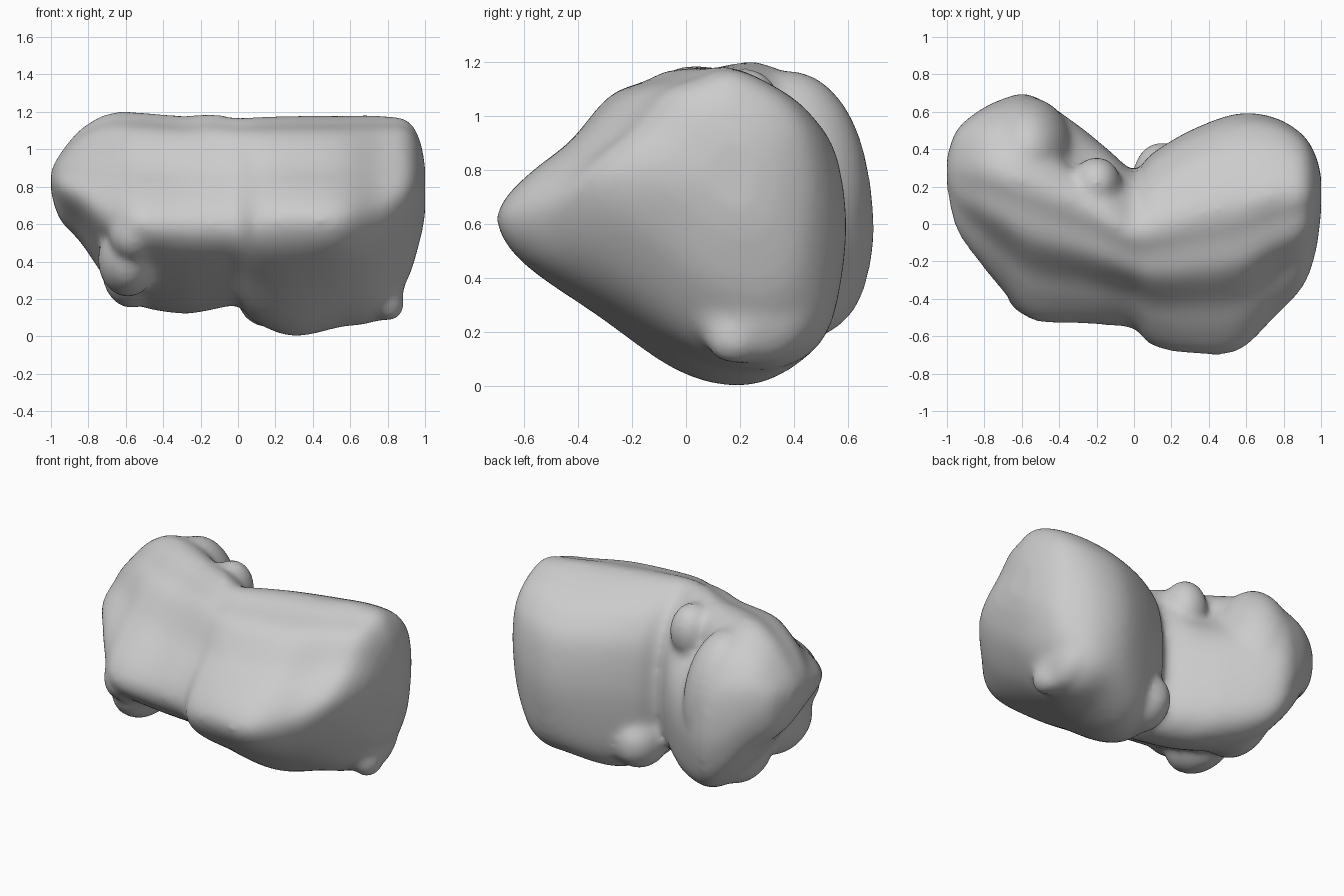
import bpy, bmesh, math
from mathutils import Vector

if "Cube" in bpy.data.objects:
    bpy.data.objects.remove(bpy.data.objects["Cube"], do_unlink=True)

# Single matte grey
grey = bpy.data.materials.new("plain_grey")
grey.use_nodes = True
colour = (0.6, 0.6, 0.6, 1)
grey.diffuse_color = colour
grey.node_tree.nodes["Principled BSDF"].inputs["Base Color"].default_value = colour

# Cross-section from the front tip over the top: fraction of depth,
# and height from the tip level (1 is the top, -1 the bottom)
PROFILE = [(0, 0), (.025, .17), (.11, .35), (.22, .53), (.35, .82), (.48, .92), (.62, 1), (.8, .84),
           (.9, .67), (.97, .43), (1, 0), (.98, -.45), (.94, -.75), (.86, -.93), (.73, -1),
           (.55, -.9), (.31, -.57), (.08, -.25)]

# Stations along the body: x, front, back, bottom, top, tip level
STATIONS = [(-1, .18, .36, .76, .89, .82), (-.95, -.03, .5, .62, .98, .8), (-.84, -.19, .6, .5, 1.11, .74),
            (-.7, -.36, .67, .3, 1.19, .63), (-.55, -.51, .69, .17, 1.2, .58),
            (-.3, -.53, .53, .12, 1.18, .57), (-.14, -.54, .4, .14, 1.19, .57),
            (0, -.56, .29, .16, 1.17, .57), (.1, -.65, .38, .07, 1.175, .58),
            (.3, -.69, .5, 0, 1.18, .6), (.55, -.68, .59, .05, 1.18, .6),
            (.75, -.5, .57, .09, 1.18, .64), (.9, -.34, .48, .29, 1.16, .74),
            (.97, -.16, .37, .5, 1.06, .78), (1, .05, .26, .64, .92, .78)]


def spline(points, steps, closed):
    """Catmull-Rom curve through the points."""
    pts = [Vector(p) for p in points]
    count = len(pts)

    def pick(i):
        return pts[i % count] if closed else pts[max(0, min(count - 1, i))]

    out = []
    for i in range(count if closed else count - 1):
        a, b, c, d = (pick(i + k) for k in (-1, 0, 1, 2))
        for s in range(steps):
            t = s / steps
            out.append(b + (c - a) * (t / 2) + (a * 2 - b * 5 + c * 4 - d) * (t * t / 2)
                       + (b * 3 - a - c * 3 + d) * (t ** 3 / 2))
    return out if closed else out + [pts[-1]]


def add_loft(bm):
    rings = []
    section = spline(PROFILE, 4, True)
    for x, front, back, low, high, tip in spline(STATIONS, 6, False):
        rings.append([bm.verts.new((x, front + u * (back - front),
                                    tip + v * (high - tip if v > 0 else tip - low)))
                      for u, v in section])
    for one, two in zip(rings, rings[1:]):
        for i in range(len(one)):
            j = (i + 1) % len(one)
            bm.faces.new((one[i], one[j], two[j], two[i]))
    bm.faces.new(rings[0])
    bm.faces.new(rings[-1])


def add_lump(bm, centre, radii):
    lump = bmesh.ops.create_uvsphere(bm, u_segments=32, v_segments=20, radius=1)["verts"]
    for v in lump:
        v.co = Vector(centre) + Vector(r * c for r, c in zip(radii, v.co))


bm = bmesh.new()
add_loft(bm)
bmesh.ops.recalc_face_normals(bm, faces=bm.faces)

# Dent between the tall right lobe and the middle
hollow = Vector((-.28, .48, .98))
for v in bm.verts:
    v.co.y -= .15 * math.exp(-((v.co - hollow).length / .19) ** 2)

# Lumps that swell out of the body
for centre, radii in [
    ((-.57, .38, .7), (.25, .3, .47)),     # right lobe
    ((-.57, .25, .36), (.16, .25, .21)),   # right foot
    ((-.59, -.1, .41), (.16, .27, .2)),    # right lower bulge
    ((-.56, -.33, .55), (.13, .16, .15)),  # right front corner
    ((-.2, .22, 1.01), (.13, .14, .17)),   # bump in the hollow
    ((.15, .24, .23), (.16, .2, .18)),     # lower middle bump
    ((.77, .25, .3), (.12, .24, .22)),     # left foot
    ((.81, .18, .18), (.08, .11, .1)),     # left foot knob
]:
    add_lump(bm, centre, radii)

mesh = bpy.data.meshes.new("organic_body")
bm.to_mesh(mesh)
bm.free()
body = bpy.data.objects.new("organic_body", mesh)
bpy.context.collection.objects.link(body)
mesh.materials.append(grey)

# Fuse the lumps and soften the joins
fuse = body.modifiers.new("fuse", "REMESH")
fuse.mode = "VOXEL"
fuse.voxel_size = .02
fuse.use_smooth_shade = True
soften = body.modifiers.new("soften", "SMOOTH")
soften.factor = .5
soften.iterations = 20
